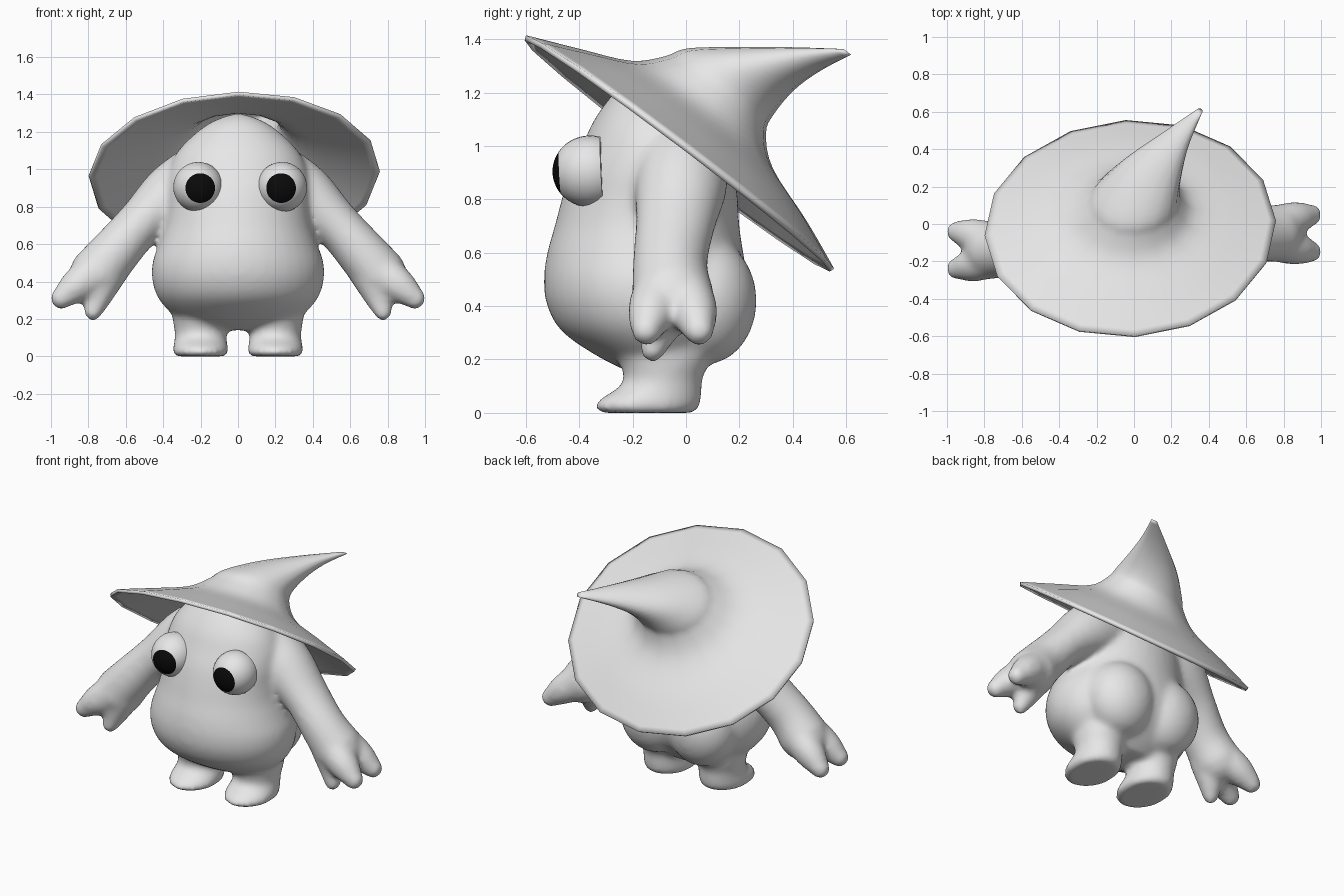
import bpy, bmesh, math
from mathutils import Vector

if "Cube" in bpy.data.objects:
    bpy.data.objects.remove(bpy.data.objects["Cube"], do_unlink=True)


def material(name, value):
    m = bpy.data.materials.new(name)
    m.use_nodes = True
    colour = (value, value, value, 1)
    m.diffuse_color = colour
    m.node_tree.nodes["Principled BSDF"].inputs["Base Color"].default_value = colour
    return m


grey = material("pale_grey", 0.8)
black = material("black", 0.003)


def spline(rows, steps):
    """Smooth rows of numbers with a Catmull-Rom curve."""
    rows = [Vector(r) for r in rows]
    out = []
    for i in range(len(rows) - 1):
        p0, p1, p2 = rows[max(i - 1, 0)], rows[i], rows[i + 1]
        p3 = rows[min(i + 2, len(rows) - 1)]
        for s in range(steps):
            t = s / steps
            out.append(p1 + (p2 - p0) * (t / 2)
                       + (p0 * 2 - p1 * 5 + p2 * 4 - p3) * (t * t / 2)
                       + (p1 * 3 - p0 - p2 * 3 + p3) * (t ** 3 / 2))
    return out + [rows[-1]]


def loft(bm, rings, n, closed=True):
    """Skin elliptical rings, each given as centre and two half axes."""
    loops = []
    for c, a, b in rings:
        angles = [math.tau * k / n for k in range(n)]
        loops.append([bm.verts.new(c + a * math.cos(t) + b * math.sin(t)) for t in angles])
    faces = []
    for lo, hi in zip(loops, loops[1:]):
        for k in range(n):
            j = (k + 1) % n
            faces.append(bm.faces.new((lo[k], lo[j], hi[j], hi[k])))
    faces.append(bm.faces.new(loops[-1]))
    if closed:
        faces.append(bm.faces.new(loops[0][::-1]))
        bmesh.ops.recalc_face_normals(bm, faces=faces)


def stack(bm, rows, x=0.0):
    """Upright form from rows of height, half width, front y, back y."""
    loft(bm, [(Vector((x, (f + b) / 2, z)), Vector((w, 0, 0)), Vector((0, (b - f) / 2, 0)))
              for z, w, f, b in spline(rows, 4)], 40)


def limb(bm, rows):
    """Round-ended limb from rows of x, y, z, radius, depth radius."""
    rows = spline(rows, 5)
    pts = [Vector(r[:3]) for r in rows]
    rings = []
    for i, r in enumerate(rows):
        d = (pts[min(i + 1, len(pts) - 1)] - pts[max(i - 1, 0)]).normalized()
        side = Vector((d.z, 0, -d.x)).normalized()
        rings.append((pts[i], side * r[3], side.cross(d) * r[4]))
    c, a, b = rings[-1]
    for deg in (25, 45, 65, 82):
        t = math.radians(deg)
        rings.append((c + d * a.length * math.sin(t), a * math.cos(t), b * math.cos(t)))
    loft(bm, rings, 24)


def finish(bm, name, mats):
    me = bpy.data.meshes.new(name)
    bm.to_mesh(me)
    bm.free()
    ob = bpy.data.objects.new(name, me)
    bpy.context.collection.objects.link(ob)
    for m in mats:
        me.materials.append(m)
    for p in me.polygons:
        p.use_smooth = True
    return ob


# Torso and head
bm = bmesh.new()
stack(bm, [
    (.14, .18, -.18, .03), (.2, .32, -.31, .10), (.3, .42, -.46, .19),
    (.4, .458, -.52, .225), (.5, .458, -.533, .23), (.6, .425, -.52, .215),
    (.7, .395, -.492, .2), (.8, .385, -.466, .195), (.9, .385, -.435, .18),
    (1.0, .37, -.39, .16), (1.1, .32, -.343, .11), (1.2, .22, -.27, .04),
    (1.26, .13, -.21, -.03), (1.297, .03, -.14, -.1)])

for s in (-1, 1):
    # Rounded seat
    stack(bm, [(.42 - .24 * math.cos(t), .22 * math.sin(t), .07 - .195 * math.sin(t),
                .07 + .195 * math.sin(t)) for t in [.1 + .98 * k / 3 for k in range(10)]],
          s * .17)
    # Leg and foot
    stack(bm, [
        (0, .135, -.315, .03), (.015, .15, -.342, .048), (.05, .148, -.325, .057),
        (.09, .139, -.26, .06), (.13, .138, -.232, .062), (.2, .15, -.25, .09),
        (.3, .15, -.25, .1)], s * .2)
    # Arm, two outer fingers and an inner finger
    drop = .09 if s < 0 else 0
    limb(bm, [
        (s * .18, -.02, .95, .2, .17), (s * .35, -.02 - drop * .2, .855, .175, .175),
        (s * .52, -.04 - drop * .5, .71, .13, .15),
        (s * .66, -.06 - drop * .8, .555, .135, .14),
        (s * .755, -.05 - drop, .44, .148, .155)])
    for side in (-1, 1):
        y = -.05 - drop
        limb(bm, [(s * .76, y + side * .05, .45, .11, .1),
                  (s * .865, y + side * .08, .375, .092, .09),
                  (s * .945, y + side * .098, .31, .06, .06)])
    limb(bm, [(s * .72, -.08 - drop, .42, .11, .11),
              (s * .75, -.1 - drop, .32, .08, .08),
              (s * .775, -.125 - drop, .238, .05, .05)])

body = finish(bm, "body", [grey])
remesh = body.modifiers.new("merge", "REMESH")
remesh.mode = "VOXEL"
remesh.voxel_size = .016
remesh.use_smooth_shade = True
soften = body.modifiers.new("soften", "SMOOTH")
soften.factor = .5
soften.iterations = 16

# Tilted hat with a bent point: height, slide back, slide across, radius, half width
bm = bmesh.new()
across = Vector((1, .051, .015)).normalized()
back = Vector((-.032, .797, -.604)).normalized()
up = across.cross(back)
rings = []
for h, along, x, r, rx in spline([
        (0, 0, 0, .725, .78), (.08, 0, .005, .535, .565), (.16, -.02, .01, .335, .355),
        (.25, -.025, .03, .238, .26), (.325, -.01, .055, .203, .222),
        (.44, .065, .14, .132, .165), (.55, .155, .26, .073, .09),
        (.66, .26, .406, .018, .018)], 4):
    centre = Vector((-.02, -.022, .977)) + up * h + back * along + across * x
    rings.append((centre, across * rx, back * r))
loft(bm, rings, 16, closed=False)
hat = finish(bm, "hat", [grey])
thick = hat.modifiers.new("thickness", "SOLIDIFY")
thick.thickness = .02
thick.offset = -1

# Eyes turned slightly inward, with pupils as the front cap
for name, x, turn in (("right_eye", -.212, .09), ("left_eye", .235, -.04)):
    bm = bmesh.new()
    look = Vector((turn, -1, -.05)).normalized()
    wide = look.cross(Vector((0, 0, 1))).normalized()
    tall = wide.cross(look)
    rings = []
    for k in range(1, 22):
        t = math.radians(k * 5.2)
        r = .134 * math.sin(t)
        rings.append((Vector((x, -.36, .905)) + look * .14 * math.cos(t), wide * r, tall * r))
    loft(bm, rings, 32)
    for f in bm.faces:
        depth = (f.calc_center_median() - Vector((x, -.36, .905))).dot(look)
        f.material_index = int(depth > .112)
    eye = finish(bm, name, [grey, black])
    bpy.ops.object.select_all(action="DESELECT")
    eye.select_set(True)
    bpy.context.view_layer.objects.active = eye
    bpy.ops.object.shade_smooth_by_angle(angle=math.radians(40))
